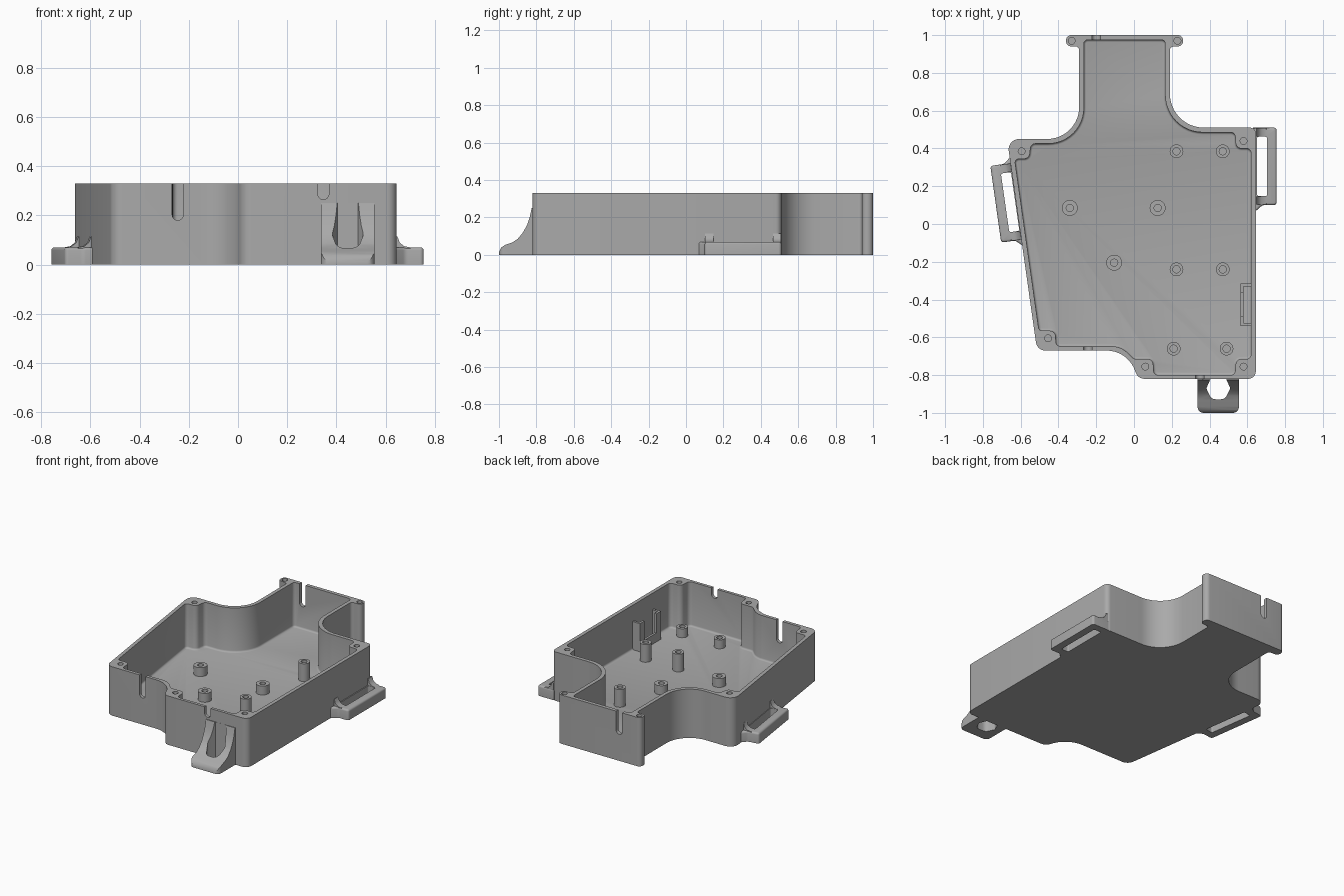
import bpy, bmesh
from math import atan2, ceil, cos, pi, radians, sin, tan
from mathutils import Matrix, Vector

cube = bpy.data.objects.get("Cube")
if cube:
    bpy.data.objects.remove(cube, do_unlink=True)

HEIGHT, FLOOR = 0.33, 0.03

grey = bpy.data.materials.new("light grey plastic")
grey.use_nodes = True
COLOUR = (0.4, 0.4, 0.4, 1)
grey.diffuse_color = COLOUR
grey.node_tree.nodes["Principled BSDF"].inputs["Base Color"].default_value = COLOUR


def rounded(corners):
    """Closed outline from (x, y, fillet radius) corners."""
    out = []
    for i, (x, y, r) in enumerate(corners):
        p = Vector((x, y))
        a = (p - Vector(corners[i - 1][:2])).normalized()
        b = (Vector(corners[(i + 1) % len(corners)][:2]) - p).normalized()
        turn = atan2(a.x * b.y - a.y * b.x, a.dot(b))
        if r == 0 or abs(turn) < 0.01:
            out.append(p)
            continue
        start = p - a * r * tan(abs(turn) / 2)
        side = 1 if turn > 0 else -1
        centre = start + Vector((-a.y, a.x)) * r * side
        steps = max(3, ceil(abs(turn) / radians(8 if r > 0.1 else 15)))
        for k in range(steps + 1):
            out.append(centre + Matrix.Rotation(turn * k / steps, 2) @ (start - centre))
    return out


def circle(x, y, r, n=24):
    return [Vector((x + r * cos(2 * pi * k / n), y + r * sin(2 * pi * k / n))) for k in range(n)]


def box(x0, x1, y0, y1):
    return [Vector(p) for p in ((x0, y0), (x1, y0), (x1, y1), (x0, y1))]


def prism(name, outline, z0, z1, matrix=None, bevel=0, bevel_z=None):
    """Extrude an outline, optionally rounding the rim at height bevel_z."""
    bm = bmesh.new()
    base = bm.faces.new([bm.verts.new((p[0], p[1], z0)) for p in outline])
    top = bmesh.ops.extrude_face_region(bm, geom=[base])["geom"]
    bmesh.ops.translate(bm, vec=(0, 0, z1 - z0), verts=[v for v in top if isinstance(v, bmesh.types.BMVert)])
    if bevel:
        rim = [e for e in bm.edges if all(abs(v.co.z - bevel_z) < 1e-5 for v in e.verts)]
        bmesh.ops.bevel(bm, geom=rim, offset=bevel, segments=3, profile=0.5, affect='EDGES')
    bmesh.ops.recalc_face_normals(bm, faces=bm.faces)
    mesh = bpy.data.meshes.new(name)
    bm.to_mesh(mesh)
    bm.free()
    if matrix:
        mesh.transform(matrix)
    mesh.materials.append(grey)
    obj = bpy.data.objects.new(name, mesh)
    bpy.context.collection.objects.link(obj)
    return obj


def activate(obj):
    bpy.ops.object.select_all(action='DESELECT')
    obj.select_set(True)
    bpy.context.view_layer.objects.active = obj


def combine(obj, others, operation='DIFFERENCE'):
    """Apply booleans and discard the operands."""
    activate(obj)
    for other in others:
        mod = obj.modifiers.new("boolean", 'BOOLEAN')
        mod.operation, mod.object, mod.solver = operation, other, 'EXACT'
        bpy.ops.object.modifier_apply(modifier=mod.name)
        bpy.data.objects.remove(other, do_unlink=True)


# Plan of the case, with a neck at the back and ears at its corners
outer = rounded([
    (0.26, 0.94, 0.028), (0.26, 1.0, 0.028), (-0.36, 1.0, 0.028), (-0.36, 0.94, 0.028),
    (-0.29, 0.94, 0.02), (-0.29, 0.45, 0.17), (-0.672, 0.45, 0.055), (-0.513, -0.67, 0.05),
    (-0.03, -0.67, 0.16), (0.02, -0.82, 0.05), (0.645, -0.82, 0.04), (0.645, 0.51, 0.03),
    (0.19, 0.51, 0.18), (0.19, 0.94, 0.02)])
# Plan of the cavity, stepping around the corner screw posts
inner = rounded([
    (0.165, 0.975, 0.02), (-0.265, 0.975, 0.02), (-0.265, 0.425, 0.19), (-0.545, 0.425, 0.025),
    (-0.555, 0.345, 0.03), (-0.632, 0.345, 0.02), (-0.503, -0.565, 0.02), (-0.417, -0.565, 0.03),
    (-0.412, -0.648, 0.025), (-0.07, -0.648, 0.11), (0.0, -0.715, 0.03), (0.1, -0.715, 0.03),
    (0.105, -0.8, 0.025), (0.535, -0.8, 0.025), (0.54, -0.715, 0.03), (0.62, -0.715, 0.025),
    (0.62, 0.4, 0.025), (0.54, 0.4, 0.03), (0.535, 0.485, 0.025), (0.165, 0.485, 0.2)])

case = prism("case_shell", outer, 0, HEIGHT)
cuts = [prism("cavity_cutter", inner, FLOOR, HEIGHT + 0.1, bevel=0.012, bevel_z=FLOOR)]

# Screw holes in the rim
for x, y in ((-0.595, 0.385), (0.58, 0.44), (-0.455, -0.605), (0.06, -0.755),
             (0.58, -0.755), (-0.33, 0.97), (0.23, 0.97)):
    cuts.append(prism("screw_cutter", circle(x, y, 0.018), 0.15, HEIGHT + 0.1))

# Round-ended cable slots through the front and back walls
upright = Matrix.Rotation(pi / 2, 4, 'X')
for x, y, bottom in ((-0.245, -0.66, 0.18), (0.347, -0.81, 0.265), (-0.2, 0.985, 0.18)):
    w = 0.0225
    slot = rounded([(x - w, bottom, w * 0.98), (x + w, bottom, w * 0.98), (x + w, 0.5, 0), (x - w, 0.5, 0)])
    cuts.append(prism("slot_cutter", slot, -0.03, 0.03, Matrix.Translation((0, y, 0)) @ upright))
combine(case, cuts)
parts = [case]

# Standoffs: wide low ones and slim ones
WIDE, TALL, LOW = (0.042, 0.06), (0.036, 0.12), (0.036, 0.06)
for (r, h), spots in ((WIDE, ((-0.34, 0.085), (0.125, 0.085), (-0.105, -0.205))),
                      (TALL, ((0.225, 0.385), (0.47, 0.385), (0.225, -0.24), (0.47, -0.24))),
                      (LOW, ((0.21, -0.66), (0.49, -0.66)))):
    for x, y in spots:
        post = prism("standoff", circle(x, y, r), FLOOR - 0.01, FLOOR + h)
        combine(post, [prism("standoff_cutter", circle(x, y, 0.019), FLOOR + 0.005, HEIGHT)])
        parts.append(post)

# Inner holder on the left wall
holder = prism("board_holder", box(0.565, 0.625, -0.54, -0.315), FLOOR - 0.01, 0.22)
combine(holder, [prism("holder_cutter", box(0.58, 0.63, -0.525, -0.33), FLOOR, 0.3),
                 prism("holder_notch", box(0.55, 0.59, -0.49, -0.365), 0.09, 0.3)])
parts.append(holder)


# Strap loops on both sides
def strap_loop(name, matrix, far_flare):
    h, depth, thick = 0.205, 0.11, 0.07
    flare = [(0.035, h, 0.03), (-0.015, h + 0.045, 0)] if far_flare else [(-0.015, h, 0)]
    plan = rounded([(-0.015, -h - 0.045, 0), (0.035, -h, 0.03), (depth, -h, 0.015), (depth, h, 0.015)] + flare)
    loop = prism(name, plan, 0, thick, matrix, 0.012, thick)
    window = rounded([(0.006, -0.157, 0.01), (0.06, -0.157, 0.01), (0.06, 0.157, 0.01), (0.006, 0.157, 0.01)])
    gusset = [(-0.01, 0.05), (0.06, 0.05), (0.055, 0.07), (0.03, 0.075), (0.012, 0.09), (0.003, 0.115), (-0.01, 0.115)]
    ribs = [prism("rib", gusset, -0.022, 0.022, matrix @ Matrix.Translation((0, y, 0)) @ upright)
            for y in (-h + 0.024, h - 0.024)]
    combine(loop, ribs, 'UNION')
    combine(loop, [prism("window_cutter", window, -0.1, 0.2, matrix)])
    parts.append(loop)


strap_loop("left_strap_loop", Matrix.Translation((0.645, 0.305, 0)), False)
strap_loop("right_strap_loop", Matrix.Translation((-0.623, 0.12, 0)) @ Matrix.Rotation(pi + radians(8.1), 4, 'Z'), True)

# Front hook: swept side profile with a through hole
profile = [(-0.81, 0), (-0.81, 0.25), (-0.825, 0.25), (-0.836, 0.2), (-0.85, 0.16), (-0.87, 0.122),
           (-0.9, 0.085), (-0.93, 0.066), (-0.965, 0.054), (-0.987, 0.04), (-1.0, 0.015), (-1.0, 0)]
along_x = Matrix(((0, 0, 1, 0), (1, 0, 0, 0), (0, 1, 0, 0), (0, 0, 0, 1)))
hook = prism("front_hook", profile, 0.337, 0.555, along_x)
plan = rounded([(0.337, -1.0, 0.03), (0.555, -1.0, 0.03), (0.555, -0.8, 0), (0.337, -0.8, 0)])
combine(hook, [prism("hook_plan", plan, -0.1, 0.4)], 'INTERSECT')
hole = rounded([(0.405, -0.821, 0), (0.383, -0.87, 0.01), (0.41, -0.928, 0.035),
                (0.482, -0.928, 0.035), (0.51, -0.87, 0.01), (0.488, -0.821, 0)])
combine(hook, [prism("hook_cutter", hole, -0.1, 0.4)])
parts.append(hook)

for part in parts:
    activate(part)
    bpy.ops.object.shade_smooth_by_angle(angle=radians(32))
bpy.ops.object.select_all(action='DESELECT')
